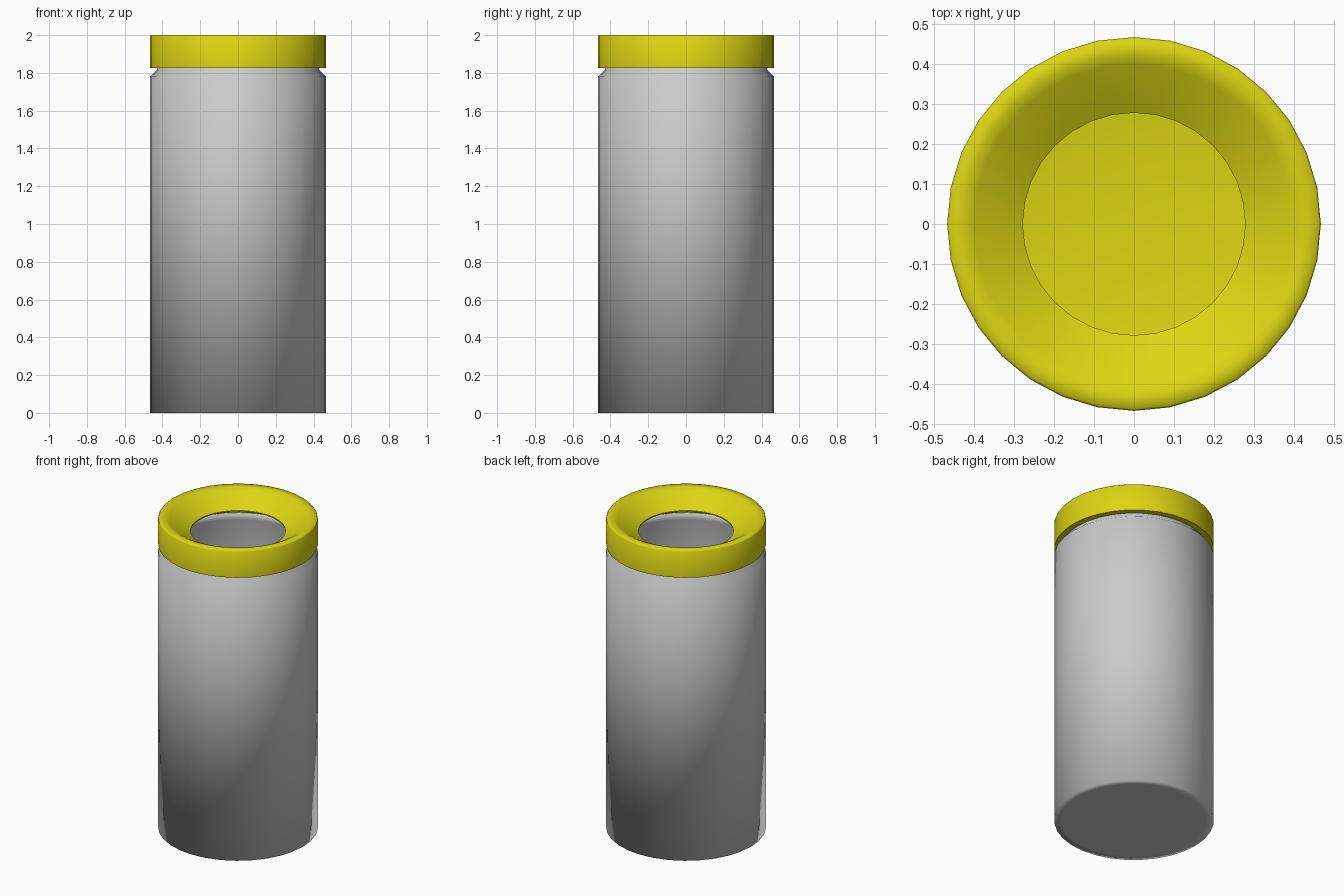
import bpy, bmesh
from math import cos, sin, tau

if "Cube" in bpy.data.objects:
    bpy.data.objects.remove(bpy.data.objects["Cube"])

SIDES = 32


def lathe(name, profile, closed=False, cap=(), material=None):
    """Spin an (r, z) profile about z; cap lists profile ends filled with a disc."""
    bm = bmesh.new()
    rings = [[bm.verts.new((r * cos(tau * i / SIDES), r * sin(tau * i / SIDES), z))
              for i in range(SIDES)] for r, z in profile]
    pairs = list(zip(rings, rings[1:]))
    if closed:
        pairs.append((rings[-1], rings[0]))
    for a, b in pairs:
        for i in range(SIDES):
            j = (i + 1) % SIDES
            bm.faces.new((a[i], a[j], b[j], b[i]))
    for k in cap:
        bm.faces.new(rings[k])
    bmesh.ops.recalc_face_normals(bm, faces=bm.faces)
    mesh = bpy.data.meshes.new(name)
    bm.to_mesh(mesh)
    bm.free()
    for p in mesh.polygons:
        p.use_smooth = True
    obj = bpy.data.objects.new(name, mesh)
    bpy.context.collection.objects.link(obj)
    if material:
        mesh.materials.append(material)
    return obj


yellow = bpy.data.materials.new("yellow")
yellow.diffuse_color = (0.72, 0.67, 0.006, 1)
yellow.use_nodes = True
yellow.node_tree.nodes["Principled BSDF"].inputs["Base Color"].default_value = yellow.diffuse_color

# Hollow body: base, outer wall, chamfered neck, inner wall and inner base
lathe("bin_body", [(0.42, 0), (0.467, 0), (0.467, 1.78), (0.43, 1.815),
                   (0.43, 1.83), (0.42, 1.83), (0.44, 1.78), (0.44, 0.02)],
      cap=(0, -1))

# Yellow floor inside the bin, dished by a raised edge
lathe("inner_floor", [(0.44, 0.06), (0.28, 0.035), (0.12, 0.025)],
      cap=(-1,), material=yellow)

# Lid ring with a funnel sloping down to the opening
lid = lathe("lid", [(0.467, 1.825), (0.467, 1.993), (0.462, 2.0), (0.425, 2.0),
                    (0.40, 1.988), (0.278, 1.912), (0.278, 1.905),
                    (0.43, 1.895), (0.43, 1.825)],
            closed=True, material=yellow)
bpy.context.view_layer.objects.active = lid
lid.select_set(True)
bpy.ops.object.shade_smooth_by_angle(angle=1.0)
